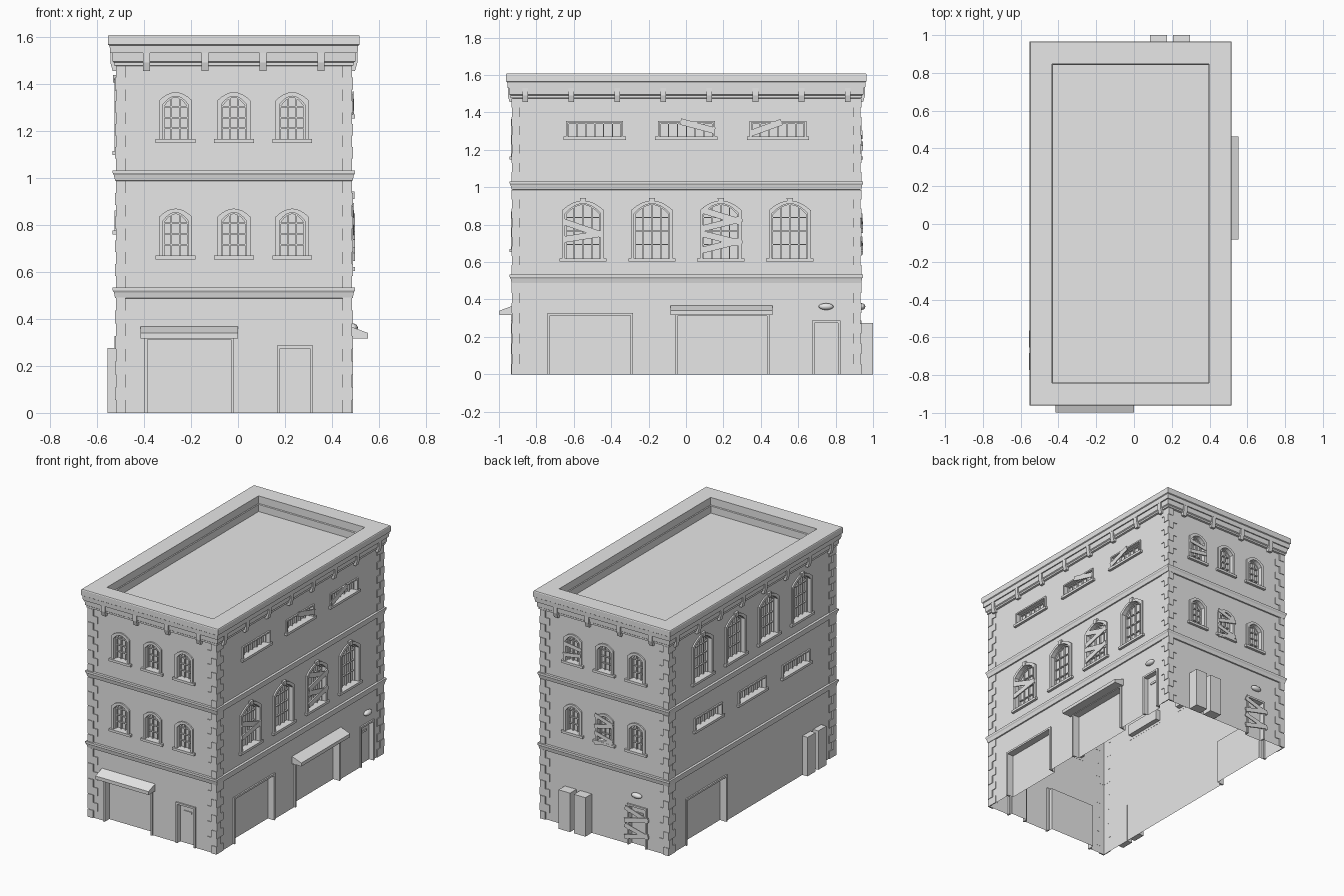
import bpy, bmesh
from math import radians, sin, cos
from mathutils import Matrix, Vector

if "Cube" in bpy.data.objects:
    bpy.data.objects.remove(bpy.data.objects["Cube"])

CX, CY, HX, HY, ROOF = -0.0175, 0.002, 0.4975, 0.927, 1.5
FLOOR = 0.495
stone = bpy.data.materials.new("plain grey")
stone.use_nodes = True
stone.diffuse_color = (0.8, 0.8, 0.8, 1)
stone.node_tree.nodes["Principled BSDF"].inputs["Base Color"].default_value = (0.8, 0.8, 0.8, 1)

parts = {}


def part(name):
    return parts.setdefault(name, bmesh.new())


def side(angle, dist):
    # Facade space: x along the wall, -y outward, z up
    return (Matrix.Translation((CX, CY, 0)) @ Matrix.Rotation(radians(angle), 4, 'Z')
            @ Matrix.Translation((0, -dist, 0)))


FRONT, RIGHT, BACK, LEFT = side(0, HY), side(90, HX), side(180, HY), side(270, HX)


def prism(name, M, pts, d0, d1):
    # Extrude a facade outline from depth d0 to d1
    bm = part(name)
    a, b = [[bm.verts.new(M @ Vector((u, -d, z))) for u, z in pts] for d in (d0, d1)]
    n = len(pts)
    faces = [bm.faces.new(a), bm.faces.new(b[::-1])]
    faces += [bm.faces.new((a[i], b[i], b[(i + 1) % n], a[(i + 1) % n])) for i in range(n)]
    bmesh.ops.recalc_face_normals(bm, faces=faces)


def box(name, M, u0, u1, z0, z1, d0, d1):
    prism(name, M, [(u0, z0), (u1, z0), (u1, z1), (u0, z1)], d0, d1)


def ring(name, profile):
    # Sweep an (offset, height) profile around the building
    bm = part(name)
    loops = [[bm.verts.new((CX + sx * (HX + o), CY + sy * (HY + o), z))
              for sx, sy in ((-1, -1), (1, -1), (1, 1), (-1, 1))] for o, z in profile]
    for lo, hi in zip(loops, loops[1:]):
        for k in range(4):
            j = (k + 1) % 4
            bm.faces.new((lo[k], lo[j], hi[j], hi[k]))


def outline(u, w, z0, spring, rise):
    # Opening outline, from bottom right over the head to bottom left
    steps = 8 if rise else 1
    head = [1 - 2 * i / steps for i in range(steps + 1)]
    return ([(u + w / 2, z0)] + [(u + t * w / 2, spring + rise * (1 - t * t)) for t in head]
            + [(u - w / 2, z0)])


def surround(name, M, u, w, z0, spring, rise, t, d0, d1):
    outer = outline(u, w + 2 * t, z0, spring + t, rise)
    prism(name, M, outer + outline(u, w, z0, spring, rise)[::-1], d0, d1)


def window(M, u, w, z0, spring, rise, t, cols, rows, keystone=False):
    depth = 0.035
    prism("cutters", M, outline(u, w, z0, spring, rise), -depth, 0.05)
    surround("window_surrounds", M, u, w, z0, spring, rise, t, -0.001, 0.01)
    box("window_sills", M, u - w / 2 - t - 0.014, u + w / 2 + t + 0.014,
        z0 - 0.017, z0, -0.001, 0.018)
    s = 0.006
    surround("window_sashes", M, u, w - 2 * s, z0, spring - s, rise, s, -depth, -0.02)
    for i in range(1, cols):
        k = 2 * i / cols - 1
        x = u + k * w / 2
        box("window_bars", M, x - s / 2, x + s / 2, z0, spring + rise * (1 - k * k),
            -depth, -0.023)
    for i in range(1, rows):
        z = z0 + (spring + rise - z0) * i / rows
        box("window_bars", M, u - w / 2, u + w / 2, z - s / 2, z + s / 2, -depth, -0.024)
    if keystone:
        z = spring + rise
        prism("keystones", M, [(u - 0.012, z - 0.002), (u + 0.012, z - 0.002),
                               (u + 0.017, z + 0.03), (u - 0.017, z + 0.03)], -0.001, 0.016)


def small_window(M, u, floor):
    z = 0.175 + floor * FLOOR
    window(M, u, 0.107, z, z + 0.147, 0.035, 0.017, 3, 4)


def tall_window(M, u, floor):
    z = 0.125 + floor * FLOOR
    window(M, u, 0.19, z, z + 0.24, 0.052, 0.017, 4, 4, True)


def strip_window(M, u, floor):
    z = 0.28 + floor * FLOOR
    window(M, u, 0.285, z, z + 0.075, 0, 0.01, 6, 1)


def planks(M, u, z, length, layout, width=0.034):
    # Boards nailed across an opening: (height, tilt) pairs
    for i, (dz, tilt) in enumerate(layout):
        c, s = cos(radians(tilt)), sin(radians(tilt))
        pts = [(u + x * c - y * s, z + dz + x * s + y * c)
               for x, y in ((-length / 2, -width / 2), (length / 2, -width / 2),
                            (length / 2, width / 2), (-length / 2, width / 2))]
        prism("boards", M, pts, 0.008, 0.014 + 0.003 * (i % 2))


def doorway(name, M, u, w, h, depth):
    t = 0.013
    box("cutters", M, u - w / 2 + t, u + w / 2 - t, -0.1, h - t, -depth, 0.05)
    surround(name, M, u, w - 2 * t, 0, h - t, 0, t, -0.015, 0.01)


def garage(M, u, w, h):
    doorway("garage_frames", M, u, w, h, 0.04)


def door(M, u):
    doorway("door_frames", M, u, 0.152, 0.287, 0.025)
    box("door_plates", M, u - 0.03, u + 0.03, 0.215, 0.23, -0.026, -0.019)


def awning(M, u, w):
    sideways = M @ Matrix.Rotation(radians(-90), 4, 'Z')
    prism("awnings", sideways, [(0, 0.316), (0.073, 0.316), (0.073, 0.34), (0, 0.367)],
          -u - w / 2, -u + w / 2)


def lamp(M, u):
    bmesh.ops.create_uvsphere(part("lamps"), u_segments=16, v_segments=8, radius=1,
                              matrix=M @ Matrix.Translation((u, -0.01, 0.362))
                              @ Matrix.Diagonal((0.04, 0.02, 0.018, 1)))


# Upper windows
for M in (FRONT, BACK):
    for floor in (1, 2):
        for u in (-0.248, 0, 0.248):
            small_window(M, u, floor)
for M, tall_floor, strip_floor in ((RIGHT, 1, 2), (LEFT, 2, 1)):
    for u in (-0.553, -0.184, 0.184, 0.553):
        tall_window(M, u, tall_floor)
    for u in (-0.49, 0, 0.49):
        strip_window(M, u, strip_floor)

# Ground floor openings
garage(FRONT, -0.19, 0.383, 0.325)
awning(FRONT, -0.19, 0.415)
door(FRONT, 0.26)
for M in (RIGHT, LEFT):
    garage(M, -0.513, 0.457, 0.328)
garage(RIGHT, 0.192, 0.506, 0.325)
awning(RIGHT, 0.188, 0.545)
for M, u in ((RIGHT, 0.747), (BACK, 0.255)):
    door(M, u)
    lamp(M, u)

# Boarded openings
zigzag = [(0.07, -17), (0.03, 14), (-0.05, -14), (-0.085, 14)]
planks(RIGHT, -0.553, 0.755, 0.22, [(0.025, -19), (-0.018, 9)])
planks(RIGHT, 0.19, 0.775, 0.22, zigzag)
planks(RIGHT, 0.06, 1.327, 0.19, [(0, -15)])
planks(RIGHT, 0.425, 1.318, 0.18, [(0, 20)])
planks(BACK, -0.248, 1.25, 0.14, [(0.03, -8), (-0.03, 9)], 0.026)
planks(BACK, 0, 0.755, 0.15, zigzag, 0.026)
planks(BACK, 0.255, 0.16, 0.19, zigzag, 0.03)

# Service cabinets against the wall
for M, depth, centres in ((BACK, 0.071, (-0.148, -0.268)), (LEFT, 0.04, (0.61, 0.73))):
    for u in centres:
        box("cabinets", M, u - 0.045, u + 0.045, 0, 0.275, -0.001, depth)

# Alternating corner stones
for n, (M, half) in enumerate(((FRONT, HX), (RIGHT, HY), (BACK, HX), (LEFT, HY))):
    for floor, top in ((0, 0.49), (0.533, 0.986), (1.032, 1.475)):
        h = (top - floor) / 9
        for i in range(9):
            wide = (i + n) % 2
            length, out = (0.068, 0.005) if wide else (0.036, 0.009)
            wrap = 0.009 if wide else 0.005
            for s in (-1, 1):
                u0, u1 = sorted((s * (half + wrap), s * (half - length)))
                box("corner_stones", M, u0, u1, floor + i * h, floor + (i + 1) * h, -0.001, out)

# String courses and cornice
for top in (0.533, 1.032):
    ring("string_courses", [(0, top - 0.046), (0.008, top - 0.044), (0.013, top - 0.02),
                            (0.018, top - 0.012), (0.018, top), (0, top)])
ring("cornice", [(0, 1.475), (0.012, 1.478), (0.012, 1.49), (0.019, 1.495), (0.021, 1.53),
                 (0.029, 1.53), (0.031, 1.562), (0.037, 1.566), (0.037, 1.603), (0.034, 1.608),
                 (-0.082, 1.608), (-0.082, 1.555), (-0.086, 1.55), (-0.086, ROOF)])

# Cornice brackets
for M, count, span in ((FRONT, 4, 0.371), (BACK, 4, 0.371), (RIGHT, 8, 0.862), (LEFT, 8, 0.862)):
    for i in range(count):
        u = span * (2 * i / (count - 1) - 1)
        sideways = M @ Matrix.Rotation(radians(-90), 4, 'Z')
        prism("cornice_brackets", sideways, [(0, 1.455), (0.018, 1.455), (0.028, 1.49),
                                             (0.028, 1.53), (0, 1.53)], -u - 0.015, -u + 0.015)

# Wall block
bmesh.ops.create_cube(part("walls"), size=1, matrix=Matrix.Translation((CX, CY, ROOF / 2))
                      @ Matrix.Diagonal((2 * HX, 2 * HY, ROOF, 1)))

objects = {}
for name, bm in parts.items():
    mesh = bpy.data.meshes.new(name)
    bm.to_mesh(mesh)
    bm.free()
    mesh.materials.append(stone)
    objects[name] = bpy.data.objects.new(name, mesh)
    bpy.context.collection.objects.link(objects[name])
objects["lamps"].data.shade_smooth()

# Cut the recesses, then open the underside
walls, cutters = objects["walls"], objects["cutters"]
cutters.hide_render = True
mod = walls.modifiers.new("recesses", 'BOOLEAN')
mod.operation, mod.solver, mod.object = 'DIFFERENCE', 'EXACT', cutters
cut = bpy.data.meshes.new_from_object(walls.evaluated_get(bpy.context.evaluated_depsgraph_get()))
walls.modifiers.clear()
bm = bmesh.new()
bm.from_mesh(cut)
floor_faces = [f for f in bm.faces if f.calc_center_median().z < 0.001 and abs(f.normal.z) > 0.9]
bmesh.ops.delete(bm, geom=floor_faces, context='FACES')
bm.to_mesh(walls.data)
bm.free()
bpy.data.objects.remove(cutters)
